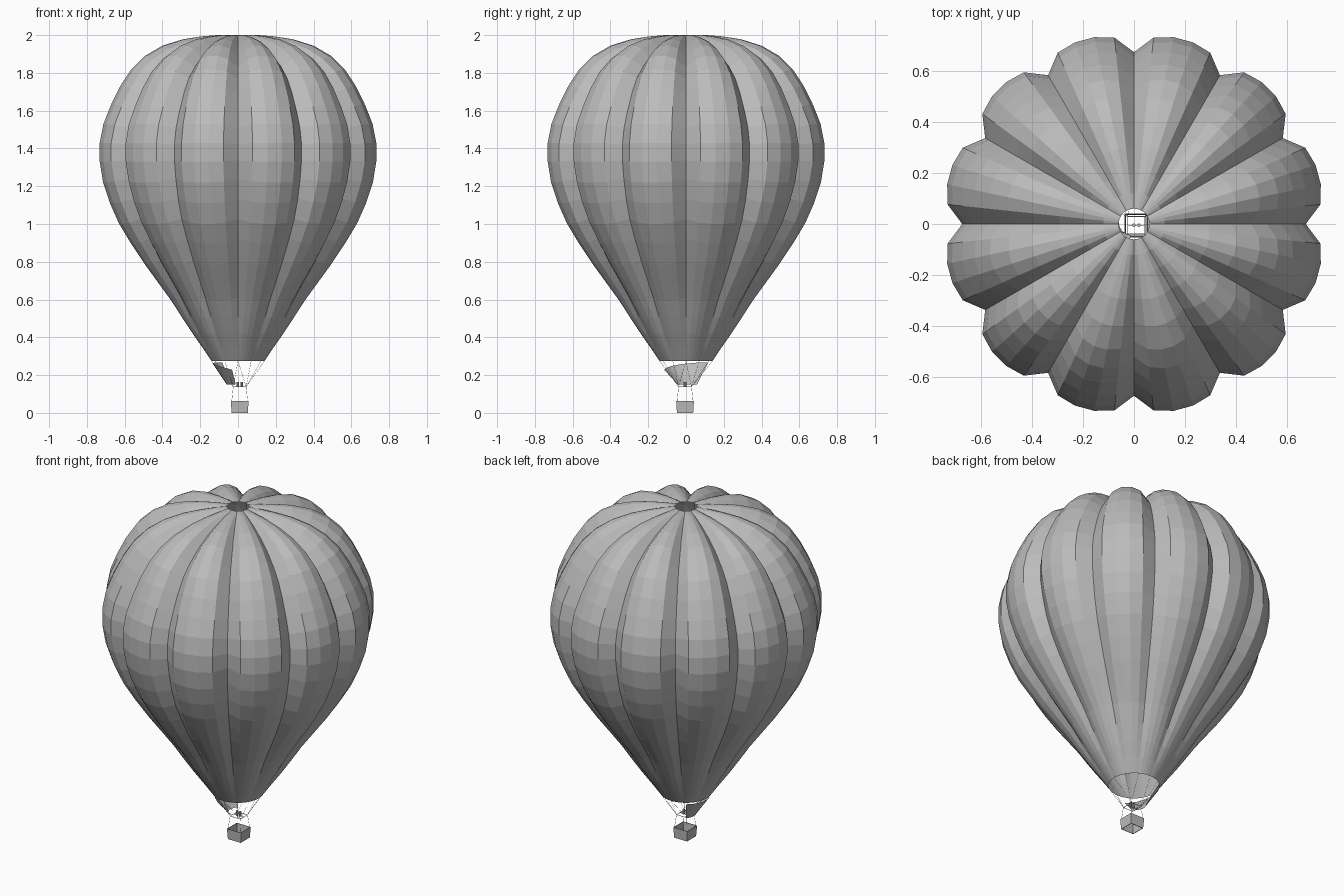
import bpy, bmesh, math
from mathutils import Vector

old = bpy.data.objects.get("Cube")
if old:
    bpy.data.objects.remove(old, do_unlink=True)

grey = bpy.data.materials.new("plain grey")
grey.use_nodes = True
grey.diffuse_color = (0.5, 0.5, 0.5, 1)
grey.node_tree.nodes["Principled BSDF"].inputs["Base Color"].default_value = (0.5, 0.5, 0.5, 1)


def finish(bm, name):
    mesh = bpy.data.meshes.new(name)
    bm.to_mesh(mesh)
    bm.free()
    mesh.materials.append(grey)
    obj = bpy.data.objects.new(name, mesh)
    bpy.context.scene.collection.objects.link(obj)
    return obj


def skin(bm, rows, closed):
    """Join rows of points with quads."""
    grid = [[bm.verts.new(p) for p in row] for row in rows]
    count = len(grid[0])
    for a, b in zip(grid, grid[1:]):
        for i in range(count if closed else count - 1):
            j = (i + 1) % count
            bm.faces.new((a[i], b[i], b[j], a[j]))


def bars(name, pairs, radius, sides=5):
    """Thin rods between pairs of points."""
    bm = bmesh.new()
    for a, b in pairs:
        a, b = Vector(a), Vector(b)
        turn = (b - a).to_track_quat('Z', 'Y').to_matrix().to_4x4()
        turn.translation = (a + b) / 2
        bmesh.ops.create_cone(bm, cap_ends=True, segments=sides, radius1=radius,
                              radius2=radius, depth=(b - a).length, matrix=turn)
    return finish(bm, name)


def ring(radius, z, angle):
    return (radius * math.cos(angle), radius * math.sin(angle), z)


# Envelope: crest profile from crown to mouth, pulled inward at twelve seams
crest = [(.06, 2), (.12, 2), (.2, 1.994), (.3, 1.979), (.41, 1.946), (.505, 1.892),
         (.58, 1.82), (.64, 1.73), (.69, 1.63), (.73, 1.53), (.75, 1.43),
         (.75, 1.33), (.732, 1.22), (.695, 1.11), (.645, 1.0), (.58, .895), (.505, .785),
         (.43, .685), (.363, .595), (.3, .5), (.245, .42), (.19, .345), (.14, .275)]
GORES, STEPS = 12, 5
rows = []
for k, (r, z) in enumerate(crest):
    before, after = crest[max(k - 1, 0)], crest[min(k + 1, len(crest) - 1)]
    tangent = Vector((after[0] - before[0], after[1] - before[1])).normalized()
    inward = Vector((tangent.y, -tangent.x))
    depth = .077 * min(1, (r - .06) / .4, ((z - .275) / .95) ** 1.15)
    roundness = .5 + .75 * min(.5, max(0, abs(z - 1.43) - .1))
    row = []
    for i in range(GORES * STEPS):
        t = (i % STEPS) / STEPS
        pull = depth * (1 - (4 * t * (1 - t)) ** roundness)
        row.append(ring(r + inward.x * pull, z + inward.y * pull,
                        math.tau * i / (GORES * STEPS)))
    rows.append(row)
bm = bmesh.new()
skin(bm, rows, True)
bmesh.ops.recalc_face_normals(bm, faces=bm.faces)
finish(bm, "envelope")

# Wind scoop: curved cloth on the right side below the mouth
rows = []
for v in range(4):
    f = v / 3
    row = []
    for i in range(9):
        u = i / 8
        top = .268 - .04 * u * u
        row.append(ring(.145 - .025 * u - f * .075, top + (.15 - top) * f,
                        math.radians(125 + 130 * u)))
    rows.append(row)
bm = bmesh.new()
skin(bm, rows, False)
finish(bm, "wind_scoop")

# Burner frame, burners and rigging
CX, CY, HALF, FRAME_Z = .009, -.005, .034, .138
corners = [(CX + sx * HALF, CY + sy * HALF, FRAME_Z)
           for sx, sy in ((1, 1), (-1, 1), (-1, -1), (1, -1))]
bars("burner_frame", list(zip(corners, corners[1:] + corners[:1])), .0015)
bars("burner_crossbar", [((CX - HALF, CY, FRAME_Z), (CX + HALF, CY, FRAME_Z))], .0015)
bars("burners", [((CX + s * .01, CY, .136), (CX + s * .01, CY, .164)) for s in (-1, 1)],
     .007, 8)
ropes = []
for i in range(GORES):
    ropes.append((ring(.14, .275, math.tau * i / GORES), corners[i * 4 // GORES]))
bars("rigging_ropes", ropes, .0007, 4)
low = [(CX + (x - CX) * 1.25, CY + (y - CY) * 1.25, .06) for x, y, z in corners]
bars("basket_posts", list(zip(corners, low)), .0009)

# Basket: four slightly flared walls, open above and below
rows = []
for half, z in ((.043, 0), (.047, .063), (.044, .063), (.04, 0)):
    rows.append([(CX + sx * half, CY + sy * half, z)
                 for sx, sy in ((1, 1), (-1, 1), (-1, -1), (1, -1))])
bm = bmesh.new()
skin(bm, rows + rows[:1], True)
bmesh.ops.remove_doubles(bm, verts=bm.verts, dist=.0001)
bmesh.ops.recalc_face_normals(bm, faces=bm.faces)
finish(bm, "basket")
